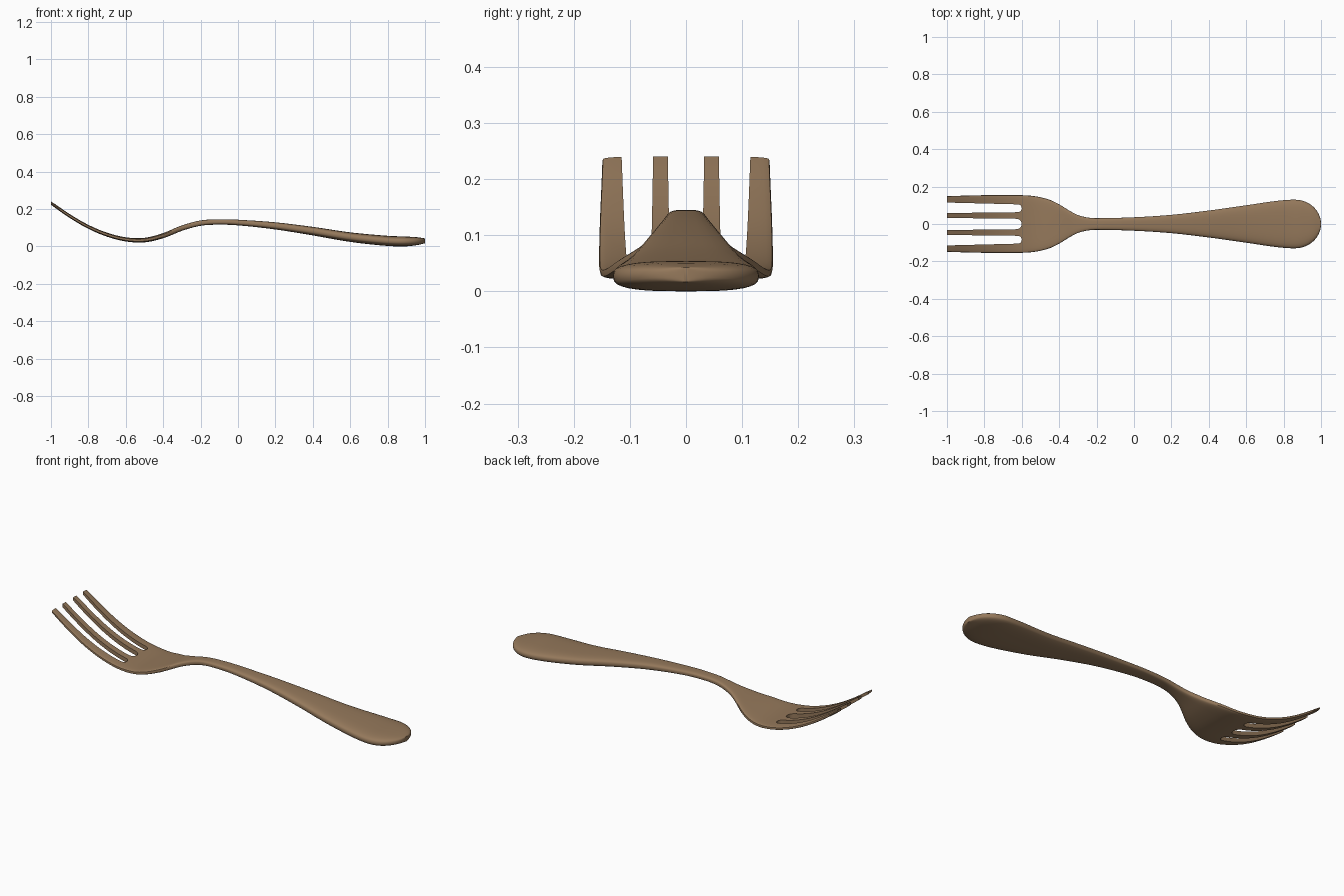
import bpy, bmesh, math

if "Cube" in bpy.data.objects:
    bpy.data.objects.remove(bpy.data.objects["Cube"])

# One material for the whole fork
mat = bpy.data.materials.new("warm brown metal")
mat.diffuse_color = (0.30, 0.19, 0.105, 1)
mat.use_nodes = True
mat.node_tree.nodes["Principled BSDF"].inputs["Base Color"].default_value = mat.diffuse_color


def curve(keys, x):
    """Smooth interpolation through (x, value) keys."""
    n = len(keys)
    def slope(i):
        a, b = keys[max(i - 1, 0)], keys[min(i + 1, n - 1)]
        return (b[1] - a[1]) / (b[0] - a[0])
    for i in range(n - 1):
        (x0, v0), (x1, v1) = keys[i], keys[i + 1]
        if x <= x1:
            h = x1 - x0
            t = (x - x0) / h
            return ((2*t**3 - 3*t**2 + 1) * v0 + (t**3 - 2*t**2 + t) * h * slope(i)
                    + (3*t**2 - 2*t**3) * v1 + (t**3 - t**2) * h * slope(i + 1))
    return keys[-1][1]


# Side profile, half width and half thickness along the length
HEIGHT = [(-1, .232), (-.9, .163), (-.8, .105), (-.7, .063), (-.6, .038), (-.5, .034),
          (-.4, .058), (-.3, .098), (-.2, .125), (-.1, .131), (0, .128), (.2, .110),
          (.4, .082), (.6, .050), (.8, .030), (.9, .027), (1, .030)]
WIDTH = [(-1, .149), (-.8, .154), (-.6, .154), (-.52, .147), (-.45, .129), (-.4, .105),
         (-.35, .074), (-.3, .048), (-.25, .035), (-.2, .031), (0, .036), (.2, .049),
         (.4, .072), (.6, .100), (.75, .122), (.82, .129), (.86, .130)]
THICK = [(-1, .008), (-.6, .011), (-.4, .013), (-.2, .014), (0, .015), (.2, .019),
         (.5, .024), (.87, .027), (.95, .022), (1, .013)]


def half_width(x):
    if x <= .86:
        return curve(WIDTH, x)
    return max(.13 * math.sqrt(max(0, 1 - ((x - .86) / .14) ** 2)), .004)


def build(name, bm):
    bmesh.ops.recalc_face_normals(bm, faces=bm.faces)
    me = bpy.data.meshes.new(name)
    bm.to_mesh(me)
    bm.free()
    me.materials.append(mat)
    ob = bpy.data.objects.new(name, me)
    bpy.context.collection.objects.link(ob)
    return ob


# Fork body: rounded cross-sections lofted from the tips to the handle end
SIDES = 32
xs = [-1 + 1.86 * i / 80 for i in range(80)]
xs += [.86 + .14 * math.sin(math.pi / 2 * i / 14) for i in range(15)]
bm = bmesh.new()
rings = []
for x in xs:
    w, t, z = half_width(x), curve(THICK, x), curve(HEIGHT, x)
    tilt = (curve(HEIGHT, min(x + .01, 1)) - curve(HEIGHT, max(x - .01, -1))) / .02
    t *= math.sqrt(1 + tilt * tilt)
    power = 2 / (4.5 if x < -.4 else max(3.0, 4.5 - 6 * (x + .4)))
    ring = []
    for k in range(SIDES):
        a = 2 * math.pi * k / SIDES
        c, s = math.cos(a), math.sin(a)
        y = math.copysign(abs(c) ** power, c)
        v = math.copysign(abs(s) ** power, s)
        ring.append(bm.verts.new((x, w * y, z + t * v)))
    rings.append(ring)
for r0, r1 in zip(rings, rings[1:]):
    for k in range(SIDES):
        j = (k + 1) % SIDES
        bm.faces.new((r0[k], r0[j], r1[j], r1[k]))
bm.faces.new(rings[0])
bm.faces.new(rings[-1])
fork = build("fork", bm)

# Slots between the tines: tapered, round-ended cutters
for cy, base, tip in ((-.084, .021, .029), (0, .028, .033), (.084, .021, .029)):
    bm = bmesh.new()
    side = 1 if cy > 0 else -1 if cy < 0 else 0
    shift = .003 * side
    pts = [(-1.05, cy + shift + tip), (-1.05, cy + shift - tip)]
    pts += [(-.6 - base + base * math.cos(a), cy + base * math.sin(a))
            for a in [math.pi * (i / 10 - .5) for i in range(11)]]
    face = bm.faces.new([bm.verts.new((x, y, -.2)) for x, y in pts])
    ext = bmesh.ops.extrude_face_region(bm, geom=[face])
    bmesh.ops.translate(bm, vec=(0, 0, .7),
                        verts=[v for v in ext["geom"] if isinstance(v, bmesh.types.BMVert)])
    cutter = build("slot_cutter", bm)
    cutter.hide_render = True
    bpy.context.view_layer.objects.active = fork
    mod = fork.modifiers.new("slot", 'BOOLEAN')
    mod.operation, mod.solver, mod.object = 'DIFFERENCE', 'EXACT', cutter
    bpy.ops.object.modifier_apply(modifier=mod.name)
    bpy.data.objects.remove(cutter)

# Rest exactly on the ground and shade smoothly
low = min(v.co.z for v in fork.data.vertices)
for v in fork.data.vertices:
    v.co.z -= low
bpy.ops.object.select_all(action='DESELECT')
fork.select_set(True)
bpy.context.view_layer.objects.active = fork
bpy.ops.object.shade_smooth_by_angle(angle=math.radians(35))
